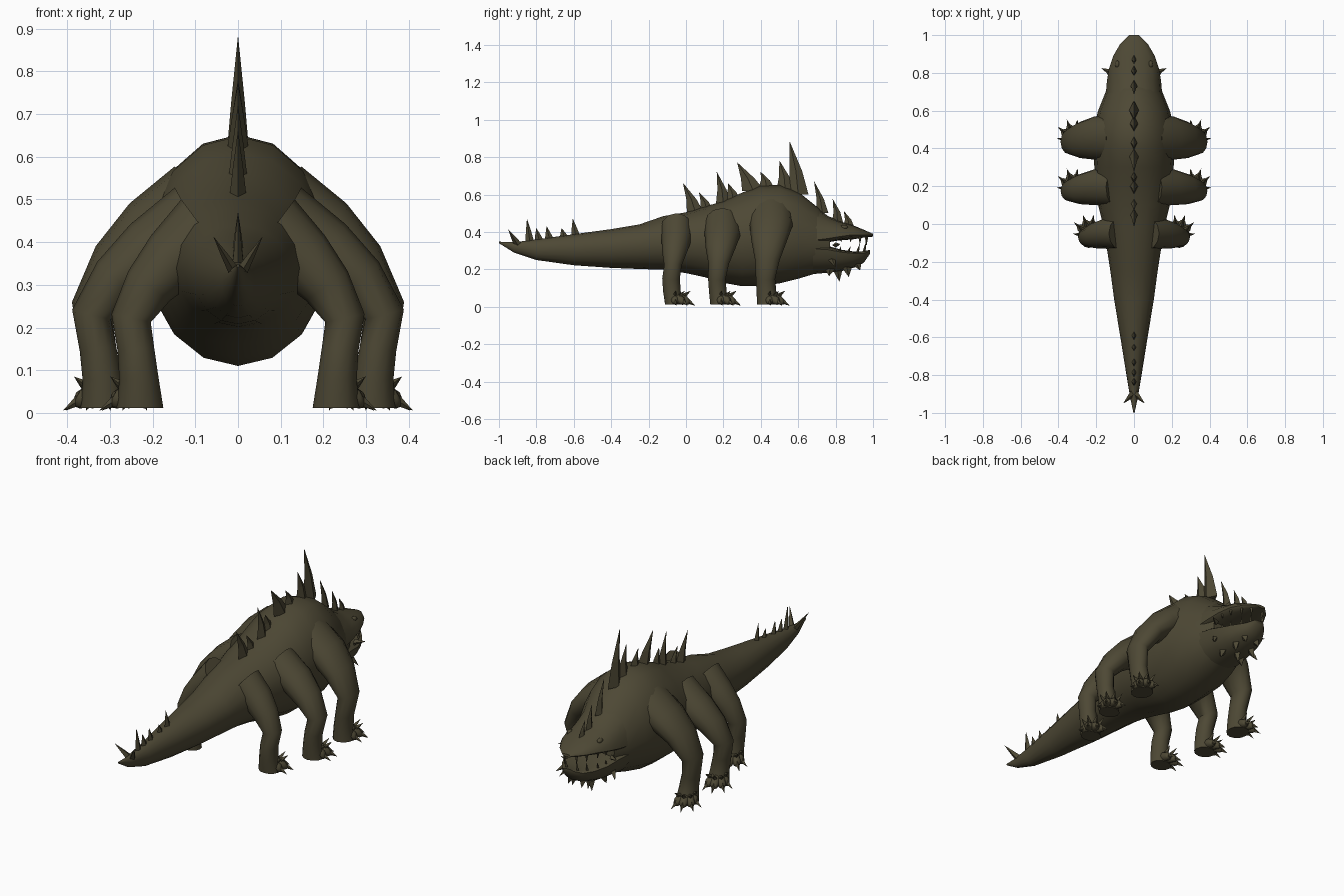
import bpy, bmesh, math
from mathutils import Vector

cube = bpy.data.objects.get("Cube")
if cube:
    bpy.data.objects.remove(cube)

hide = bpy.data.materials.new("dark olive hide")
hide.use_nodes = True
COLOR = (0.075, 0.065, 0.035, 1)
hide.diffuse_color = COLOR
bsdf = next(n for n in hide.node_tree.nodes if n.type == 'BSDF_PRINCIPLED')
bsdf.inputs["Base Color"].default_value = COLOR
bsdf.inputs["Roughness"].default_value = 0.9


def finish(name, bm, smooth=True):
    bmesh.ops.recalc_face_normals(bm, faces=bm.faces[:])
    mesh = bpy.data.meshes.new(name)
    bm.to_mesh(mesh)
    bm.free()
    mesh.materials.append(hide)
    obj = bpy.data.objects.new(name, mesh)
    bpy.context.collection.objects.link(obj)
    if smooth:
        bpy.ops.object.select_all(action='DESELECT')
        obj.select_set(True)
        bpy.context.view_layer.objects.active = obj
        bpy.ops.object.shade_smooth_by_angle(angle=math.radians(50))
    return obj


def loft(bm, rings):
    """Skin a list of equally long point rings and cap both ends."""
    loops = [[bm.verts.new(p) for p in ring] for ring in rings]
    n = len(loops[0])
    for a, b in zip(loops, loops[1:]):
        for i in range(n):
            j = (i + 1) % n
            bm.faces.new((a[i], a[j], b[j], b[i]))
    bm.faces.new(loops[0])
    bm.faces.new(loops[-1])


def section(y, w, low, mid, top, n=16):
    """Cross-section whose widest level is mid."""
    ring = []
    for i in range(n):
        a = 2 * math.pi * i / n
        s = math.sin(a)
        ring.append((w * math.cos(a), y, mid + s * (top - mid if s > 0 else mid - low)))
    return ring


def hull(name, rows):
    bm = bmesh.new()
    loft(bm, [section(*r) for r in rows])
    return finish(name, bm)


def spike(bm, base, tip, long, wide, axis=(0, 1, 0), bend=0.0):
    """Diamond-section spike; long runs along axis, bend bows it along axis."""
    base, tip, axis = Vector(base), Vector(tip), Vector(axis).normalized()
    t = (tip - base).normalized()
    side = t.cross(axis).normalized()
    rings = []
    for f, r in ((0, 1), (0.45, 0.6), (1, 0.02)):
        c = base.lerp(tip, f) + axis * bend * 4 * f * (1 - f)
        rings.append([c + axis * long * r, c + side * wide * r,
                      c - axis * long * r, c - side * wide * r])
    loft(bm, rings)


# Body and tail in one tapering hull
hull("body_and_tail", [
    (-1.0, .003, .340, .345, .348), (-.92, .02, .29, .32, .345),
    (-.80, .04, .25, .305, .36), (-.60, .072, .222, .31, .388),
    (-.40, .105, .208, .32, .415), (-.25, .125, .202, .33, .44),
    (-.12, .145, .198, .34, .485), (0, .165, .18, .35, .505),
    (.10, .19, .158, .35, .535), (.20, .20, .128, .36, .565),
    (.30, .21, .11, .36, .61), (.40, .215, .113, .37, .648),
    (.50, .215, .125, .37, .652), (.60, .19, .15, .36, .615),
    (.70, .15, .18, .34, .535), (.77, .12, .20, .34, .47)])

# Head: upper skull and hanging lower jaw with an open mouth between
hull("upper_head", [
    (.68, .15, .33, .355, .545), (.76, .143, .345, .365, .485),
    (.82, .133, .355, .375, .458), (.89, .11, .36, .385, .437),
    (.95, .075, .37, .385, .412), (1.0, .025, .375, .383, .39)])
hull("lower_jaw", [
    (.68, .15, .175, .31, .335), (.76, .138, .182, .305, .325),
    (.83, .122, .19, .292, .305), (.90, .095, .21, .285, .295),
    (.95, .062, .235, .285, .297), (.985, .028, .285, .3, .305)])

# Eyes with brow bumps, cheek spikes
for s, tag in ((1, "left"), (-1, "right")):
    bm = bmesh.new()
    bmesh.ops.create_uvsphere(bm, u_segments=8, v_segments=6, radius=.016)
    bmesh.ops.scale(bm, vec=(.8, 1.3, .8), verts=bm.verts[:])
    bmesh.ops.translate(bm, vec=(s * .088, .845, .425), verts=bm.verts[:])
    finish(tag + "_eye", bm)
    bm = bmesh.new()
    spike(bm, (s * .125, .80, .33), (s * .172, .825, .335), .018, .014)
    spike(bm, (s * .12, .78, .25), (s * .145, .80, .21), .018, .014)
    finish(tag + "_cheek_spikes", bm, False)

# Teeth follow the lips
bm = bmesh.new()
for s in (1, -1):
    for x, y, up in ((.115, .83, 0), (.10, .88, 0), (.07, .93, .01), (.035, .965, .02)):
        spike(bm, (s * x, y, .375), (s * x * .97, y, .345 - up), .009, .008)
        spike(bm, (s * x * .9, y - .015, .285), (s * x * .97, y, .325 + up * 1.5), .009, .008)
finish("teeth", bm, False)

# Chin spikes
bm = bmesh.new()
for x, y, z, ty, tz in ((0, .81, .20, .82, .135), (.05, .86, .21, .87, .16),
                        (.06, .77, .20, .765, .165), (.035, .91, .23, .93, .195)):
    for s in ((1, -1) if x else (1,)):
        spike(bm, (s * x, y, z), (s * x * 1.15, ty, tz), .026, .018)
finish("chin_spikes", bm, False)

# Spines along the back: base y, base z, tip y, tip z, half length, half width
SPINES = [(.05, .505, -.015, .66, .045, .02), (.11, .52, .07, .61, .035, .018),
          (.20, .55, .165, .72, .04, .022), (.25, .57, .225, .66, .04, .018),
          (.36, .62, .275, .77, .06, .025), (.43, .64, .40, .72, .04, .018),
          (.53, .63, .50, .78, .045, .022), (.60, .60, .555, .88, .055, .027),
          (.73, .50, .685, .67, .032, .018), (.81, .45, .785, .575, .03, .016),
          (.87, .43, .845, .51, .028, .014)]
bm = bmesh.new()
for y, z, ty, tz, long, wide in SPINES:
    spike(bm, (0, y, z), (0, ty, tz), long, wide, bend=.008)
finish("back_spines", bm, False)

# Tail spines and the forked tip
bm = bmesh.new()
for y, z, tz in ((-.59, .38, .47), (-.65, .37, .42), (-.73, .36, .43),
                 (-.785, .355, .42), (-.835, .345, .47)):
    spike(bm, (0, y, z), (0, y - .015, tz), .024, .013)
for s in (1, -1):
    spike(bm, (s * .008, -.895, .33), (s * .057, -.95, .412), .025, .014)
finish("tail_spines", bm, False)

# Legs: path x, y offset, z, relative depth (y), half thickness
LEG = [(.10, .01, .49, 1.0, .10), (.21, .01, .43, .95, .075),
       (.285, 0, .355, .8, .06), (.343, -.01, .25, .55, .047),
       (.328, -.02, .15, .43, .043), (.318, -.015, .08, .44, .046),
       (.315, -.005, .012, .5, .055)]


def leg(name, s, y, depth, spread, drop):
    bm = bmesh.new()
    pts = [Vector((s * (x * spread), y + dy, z - drop * min(1, max(0, (z - .15) / .25))))
           for x, dy, z, _, _ in LEG]
    rings = []
    for i, (p, row) in enumerate(zip(pts, LEG)):
        t = (pts[min(i + 1, len(pts) - 1)] - pts[max(i - 1, 0)]).normalized()
        if i == len(pts) - 1:
            t = Vector((0, 0, -1))
        across = t.cross(Vector((0, 1, 0))).normalized()
        ry = max(row[3] * depth, .047)
        ring = []
        for k in range(12):
            a = math.tau * k / 12
            ring.append(p + Vector((0, ry * math.cos(a), 0)) + across * row[4] * math.sin(a))
        rings.append(ring)
    loft(bm, rings)
    finish(name, bm)

    # Toes fan from forward to outward, each ending in a claw
    toes, claws = bmesh.new(), bmesh.new()
    foot = pts[-1]
    for deg, reach in ((-8, .085), (20, .09), (50, .085), (82, .065)):
        a = math.radians(deg)
        d = Vector((s * math.sin(a), math.cos(a), 0))
        side = Vector((d.y, -d.x, 0))
        rings = []
        for f, r, h in ((0, .026, .045), (.55, .024, .04), (.85, .02, .032), (1, .01, .025)):
            c = foot + d * reach * f
            rings.append([Vector((c.x, c.y, h)) + side * r * math.cos(k * math.tau / 8)
                          + Vector((0, 0, min(r * 1.1, h - .01) * math.sin(k * math.tau / 8)))
                          for k in range(8)])
        loft(toes, rings)
        base, tip = foot + d * (reach - .012), foot + d * (reach + .03)
        base.z, tip.z = .032, .006
        spike(claws, base, tip, .011, .014, axis=side)
        top, end = foot + d * (reach - .03), foot + d * (reach + .005)
        top.z, end.z = .06, .085
        spike(claws, top, end, .012, .012, axis=side)
    finish(name + "_toes", toes)
    finish(name + "_claws", claws, False)


for s, tag in ((1, "left"), (-1, "right")):
    leg(tag + "_front_leg", s, .445, .12, 1.0, 0)
    leg(tag + "_middle_leg", s, .185, .10, 1.0, .05)
    leg(tag + "_hind_leg", s, -.06, .085, .73, .07)
